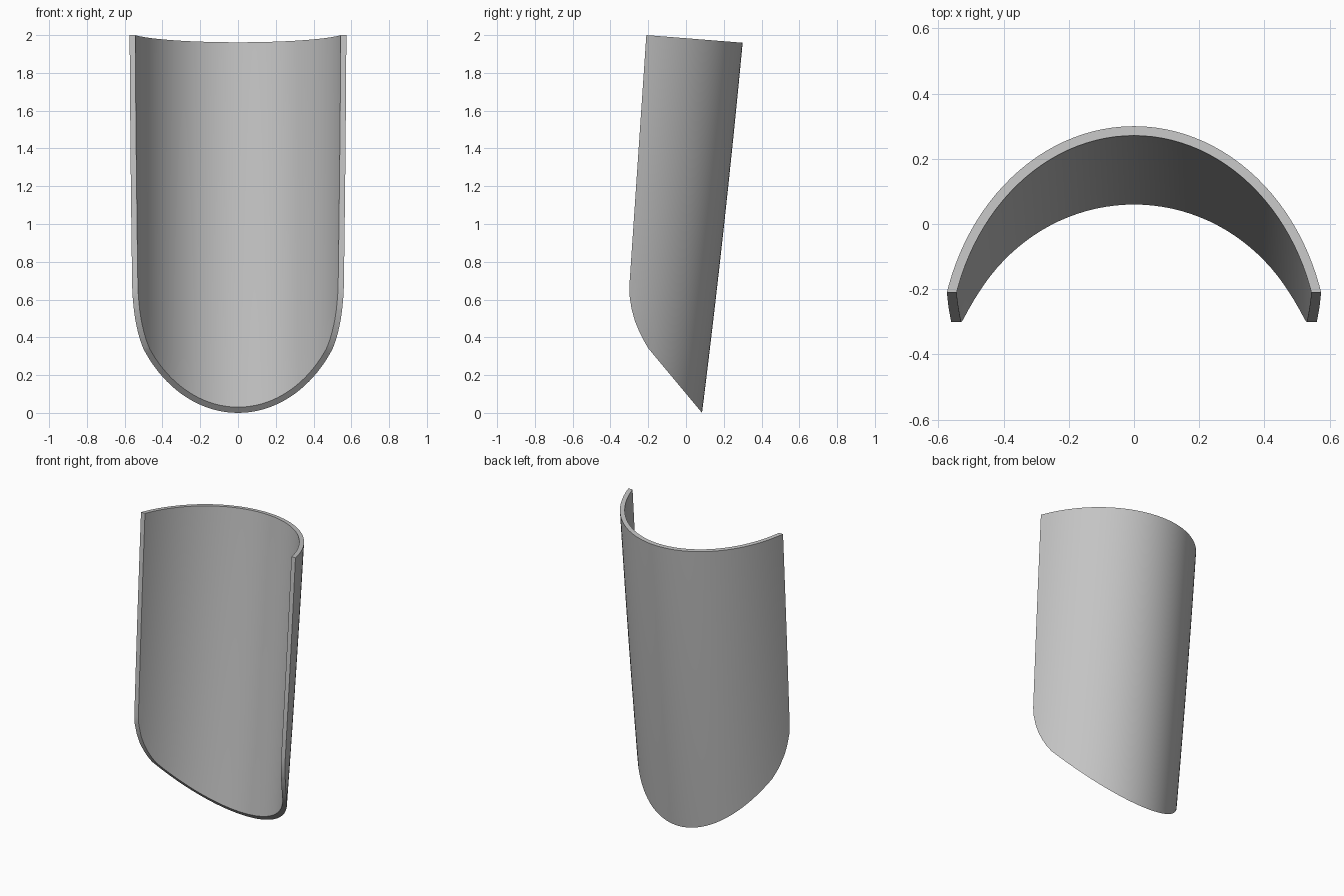
import bpy, bmesh, math

cube = bpy.data.objects.get("Cube")
if cube:
    bpy.data.objects.remove(cube, do_unlink=True)

HALF_WIDTH, DEPTH, WALL = 0.598, 0.714, 0.029   # elliptical section
SEGMENTS, ROWS = 56, 10
SWEEP = math.radians(84)


def new_object(name, bm):
    bmesh.ops.recalc_face_normals(bm, faces=bm.faces)
    mesh = bpy.data.meshes.new(name)
    bm.to_mesh(mesh)
    bm.free()
    obj = bpy.data.objects.new(name, mesh)
    bpy.context.scene.collection.objects.link(obj)
    return obj


def section_point(angle, inset):
    """Point on the elliptical arc, moved inward along its normal."""
    nx, ny = math.sin(angle) / HALF_WIDTH, math.cos(angle) / DEPTH
    length = math.hypot(nx, ny)
    return (HALF_WIDTH * math.sin(angle) - inset * nx / length,
            DEPTH * (math.cos(angle) - 1) - inset * ny / length)


def spine(z):
    """Leaning, very slightly bowed back line."""
    t = z / 1.96
    return 0.085 + 0.215 * t + 0.03 * t * (1 - t)


# Curved wall: closed section swept along the leaning spine
angles = [SWEEP * (2 * i / SEGMENTS - 1) for i in range(SEGMENTS + 1)]
section = [section_point(a, 0) for a in angles]
section += [section_point(a, WALL) for a in reversed(angles)]
bm = bmesh.new()
rings = []
for r in range(ROWS + 1):
    z = -0.15 + 2.3 * r / ROWS
    rings.append([bm.verts.new((x, y + spine(z), z)) for x, y in section])
n = len(section)
for low, high in zip(rings, rings[1:]):
    for i in range(n):
        j = (i + 1) % n
        bm.faces.new((low[i], low[j], high[j], high[i]))
for ring in (rings[0], rings[-1]):
    for i in range(SEGMENTS):
        bm.faces.new((ring[i], ring[i + 1], ring[n - 2 - i], ring[n - 1 - i]))
shell = new_object("curved_shell", bm)

# Side outline: sloped top, straight front, rounded corner, slanted bottom
outline = [(0.6, 1.936), (-0.21, 2.0), (-0.30, 0.67), (-0.299, 0.62),
           (-0.288, 0.55), (-0.270, 0.485), (-0.245, 0.425), (-0.225, 0.385),
           (-0.198, 0.34), (0.085, 0.0), (0.4, -0.378), (0.6, -0.378)]
bm = bmesh.new()
left = [bm.verts.new((-1, y, z)) for y, z in outline]
right = [bm.verts.new((1, y, z)) for y, z in outline]
bm.faces.new(left)
bm.faces.new(right)
for i in range(len(outline)):
    j = (i + 1) % len(outline)
    bm.faces.new((left[i], left[j], right[j], right[i]))
cutter = new_object("outline_cutter", bm)
cutter.hide_render = True

# Trim the wall to the outline
trim = shell.modifiers.new("trim", 'BOOLEAN')
trim.operation = 'INTERSECT'
trim.solver = 'EXACT'
trim.object = cutter
bpy.ops.object.select_all(action='DESELECT')
bpy.context.view_layer.objects.active = shell
shell.select_set(True)
bpy.ops.object.modifier_apply(modifier=trim.name)
bpy.data.objects.remove(cutter, do_unlink=True)

# Plain grey finish
grey = bpy.data.materials.new("light_grey")
grey.use_nodes = True
colour = (0.55, 0.55, 0.55, 1)
grey.diffuse_color = colour
grey.node_tree.nodes["Principled BSDF"].inputs["Base Color"].default_value = colour
shell.data.materials.clear()
shell.data.materials.append(grey)
bpy.ops.object.shade_smooth_by_angle(angle=math.radians(30))
